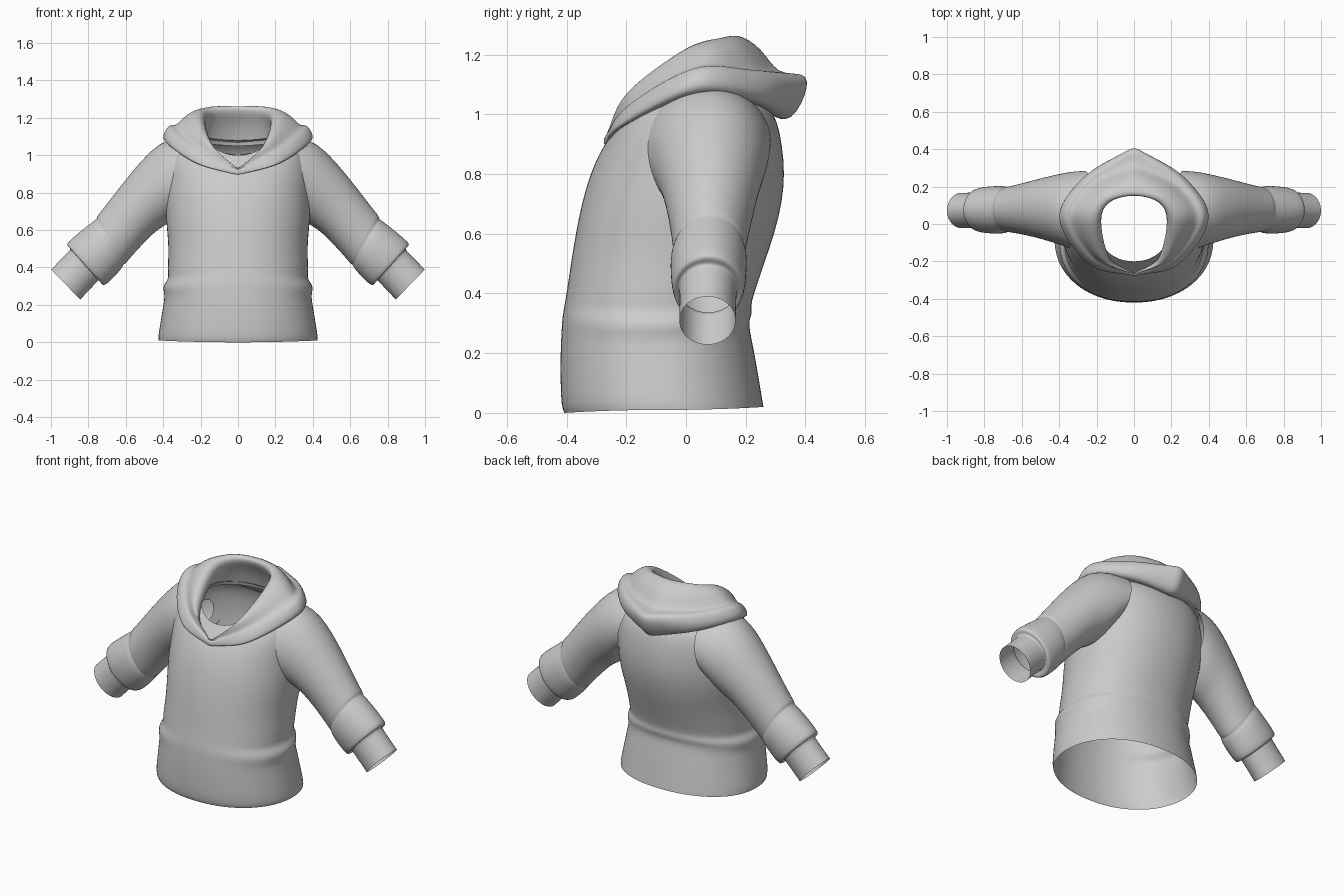
import bpy, bmesh, math
from mathutils import Vector


def loft(name, rings, levels=1, mirror=False, drop=None):
    """Skin closed rings of equal length into an open, smooth surface."""
    bm = bmesh.new()
    rows = [[bm.verts.new(p) for p in ring] for ring in rings]
    n = len(rings[0])
    for a, b in zip(rows, rows[1:]):
        for i in range(n):
            j = (i + 1) % n
            bm.faces.new((a[i], a[j], b[j], b[i]))
    if drop:
        gone = [f for f in bm.faces if drop(f.calc_center_median())]
        bmesh.ops.delete(bm, geom=gone, context='FACES')
    bmesh.ops.recalc_face_normals(bm, faces=bm.faces)
    for f in bm.faces:
        f.smooth = True
    me = bpy.data.meshes.new(name)
    bm.to_mesh(me)
    bm.free()
    ob = bpy.data.objects.new(name, me)
    bpy.context.collection.objects.link(ob)
    if mirror:
        m = ob.modifiers.new("Mirror", 'MIRROR')
        m.use_mirror_merge = False
    s = ob.modifiers.new("Subsurf", 'SUBSURF')
    s.levels = s.render_levels = levels
    return ob


def body_ring(zf, zs, zb, hw, yf, yb, n=48, power=0.93):
    """Rounded ring whose height differs at front, side and back."""
    pts = []
    for i in range(n):
        t = 2 * math.pi * i / n
        s, c = math.sin(t), math.cos(t)
        x = hw * math.copysign(abs(s) ** power, s)
        y = (yf + yb) / 2 - (yb - yf) / 2 * math.copysign(abs(c) ** power, c)
        z = zs * s * s + (zf if c > 0 else zb) * c * c
        pts.append((x, y, z))
    return pts


# Torso: front z, side z, back z, half width, front y, back y
torso = [
    (0.0, 0.01, 0.02, 0.425, -0.408, 0.260),
    (0.02, 0.03, 0.04, 0.428, -0.418, 0.257),
    (0.10, 0.10, 0.11, 0.416, -0.421, 0.245),
    (0.20, 0.20, 0.20, 0.400, -0.421, 0.230),
    (0.26, 0.25, 0.28, 0.391, -0.418, 0.213),
    (0.30, 0.285, 0.31, 0.403, -0.416, 0.211),
    (0.33, 0.315, 0.335, 0.394, -0.413, 0.224),
    (0.36, 0.34, 0.36, 0.370, -0.408, 0.218),
    (0.39, 0.38, 0.39, 0.378, -0.402, 0.225),
    (0.50, 0.50, 0.50, 0.370, -0.386, 0.262),
    (0.60, 0.60, 0.60, 0.380, -0.370, 0.297),
    (0.70, 0.70, 0.70, 0.388, -0.350, 0.322),
    (0.80, 0.80, 0.80, 0.388, -0.322, 0.332),
    (0.88, 0.92, 0.90, 0.385, -0.285, 0.322),
    (0.92, 1.01, 0.97, 0.370, -0.258, 0.308),
    (0.96, 1.07, 1.03, 0.320, -0.230, 0.280),
    (1.00, 1.10, 1.08, 0.200, -0.200, 0.210),
]


def in_armhole(p):
    return abs(p.x) > 0.3 and ((p.y - 0.08) / 0.12) ** 2 + ((p.z - 0.84) / 0.13) ** 2 < 1


loft("torso", [body_ring(*r) for r in torso], drop=in_armhole)


def sleeve_ring(ox, oz, ix, iz, y0, y1, n=32):
    """Ring spanning an outer and an inner silhouette point."""
    o, i = Vector((ox, 0, oz)), Vector((ix, 0, iz))
    mid, half = (o + i) / 2, (o - i) / 2
    return [mid + half * math.cos(2 * math.pi * k / n)
            + Vector((0, (y0 + y1) / 2 + (y1 - y0) / 2 * math.sin(2 * math.pi * k / n), 0))
            for k in range(n)]


# Sleeve with elbow seam, loose hem and cuff: outer x z, inner x z, y range
sleeve = [
    (0.22, 1.100, 0.30, 0.720, -0.160, 0.285),
    (0.32, 1.100, 0.34, 0.665, -0.135, 0.282),
    (0.42, 1.070, 0.385, 0.625, -0.110, 0.268),
    (0.52, 0.970, 0.435, 0.600, -0.085, 0.250),
    (0.63, 0.835, 0.510, 0.525, -0.060, 0.225),
    (0.735, 0.695, 0.590, 0.435, -0.044, 0.200),
    (0.755, 0.675, 0.605, 0.415, -0.043, 0.200),
    (0.752, 0.662, 0.612, 0.418, -0.038, 0.195),
    (0.765, 0.655, 0.616, 0.400, -0.052, 0.205),
    (0.85, 0.588, 0.665, 0.345, -0.053, 0.203),
    (0.912, 0.535, 0.708, 0.304, -0.046, 0.197),
    (0.918, 0.520, 0.728, 0.303, -0.040, 0.190),
    (0.893, 0.500, 0.736, 0.342, -0.024, 0.172),
    (0.900, 0.492, 0.742, 0.334, -0.022, 0.170),
    (0.950, 0.440, 0.793, 0.282, -0.022, 0.168),
    (1.000, 0.390, 0.843, 0.228, -0.023, 0.167),
]
loft("sleeves", [sleeve_ring(*r) for r in sleeve], mirror=True)


def hood_ring(keys, round_back, steps=6):
    """Smooth half loop through keys from front to back, then mirrored."""
    k = [Vector(p) for p in keys]
    flip = Vector((-k[-2].x, k[-2].y, k[-2].z))
    k = [2 * k[0] - k[1]] + k + [flip if round_back else 2 * k[-1] - k[-2]]
    half = []
    for a, b, c, d in zip(k, k[1:], k[2:], k[3:]):
        for s in range(steps):
            t = s / steps
            half.append(0.5 * (2 * b + (c - a) * t + (2 * a - 5 * b + 4 * c - d) * t * t
                               + (3 * b - a - 3 * c + d) * t ** 3))
    half.append(k[-2])
    return half + [Vector((-p.x, p.y, p.z)) for p in half[-2:0:-1]]


# Hood loops: front, front diagonal, side, back diagonal, back
roll = [
    [(0, -.250, .905), (.20, -.20, .965), (.35, .03, 1.06), (.23, .21, 1.04), (0, .28, 1.00)],
    [(0, -.273, .888), (.23, -.225, .950), (.39, .03, 1.07), (.25, .25, 1.035), (0, .36, .955)],
    [(0, -.280, .903), (.245, -.215, .985), (.41, .03, 1.10), (.275, .258, 1.09), (0, .43, 1.11)],
    [(0, -.277, .920), (.22, -.195, 1.035), (.37, .03, 1.165), (.25, .235, 1.16), (0, .395, 1.14)],
    [(0, -.268, .918), (.205, -.185, 1.03), (.34, .03, 1.145), (.22, .215, 1.135), (0, .31, 1.13)],
]
upper = [
    [(0, -.270, .925), (.185, -.19, 1.075), (.29, .03, 1.205), (.20, .175, 1.225), (0, .255, 1.225)],
    [(0, -.270, .925), (.15, -.20, 1.075), (.205, -.01, 1.235), (.15, .13, 1.272), (0, .165, 1.275)],
    [(0, -.265, .905), (.115, -.205, 1.025), (.162, 0, 1.17), (.13, .10, 1.235), (0, .138, 1.245)],
    [(0, -.255, .898), (.135, -.18, 1.00), (.20, .02, 1.10), (.15, .14, 1.165), (0, .20, 1.16)],
    [(0, -.240, .900), (.15, -.16, .995), (.22, .02, 1.07), (.16, .17, 1.06), (0, .23, 1.05)],
]
loft("hood", [hood_ring(k, False) for k in roll] + [hood_ring(k, True) for k in upper], levels=2)
